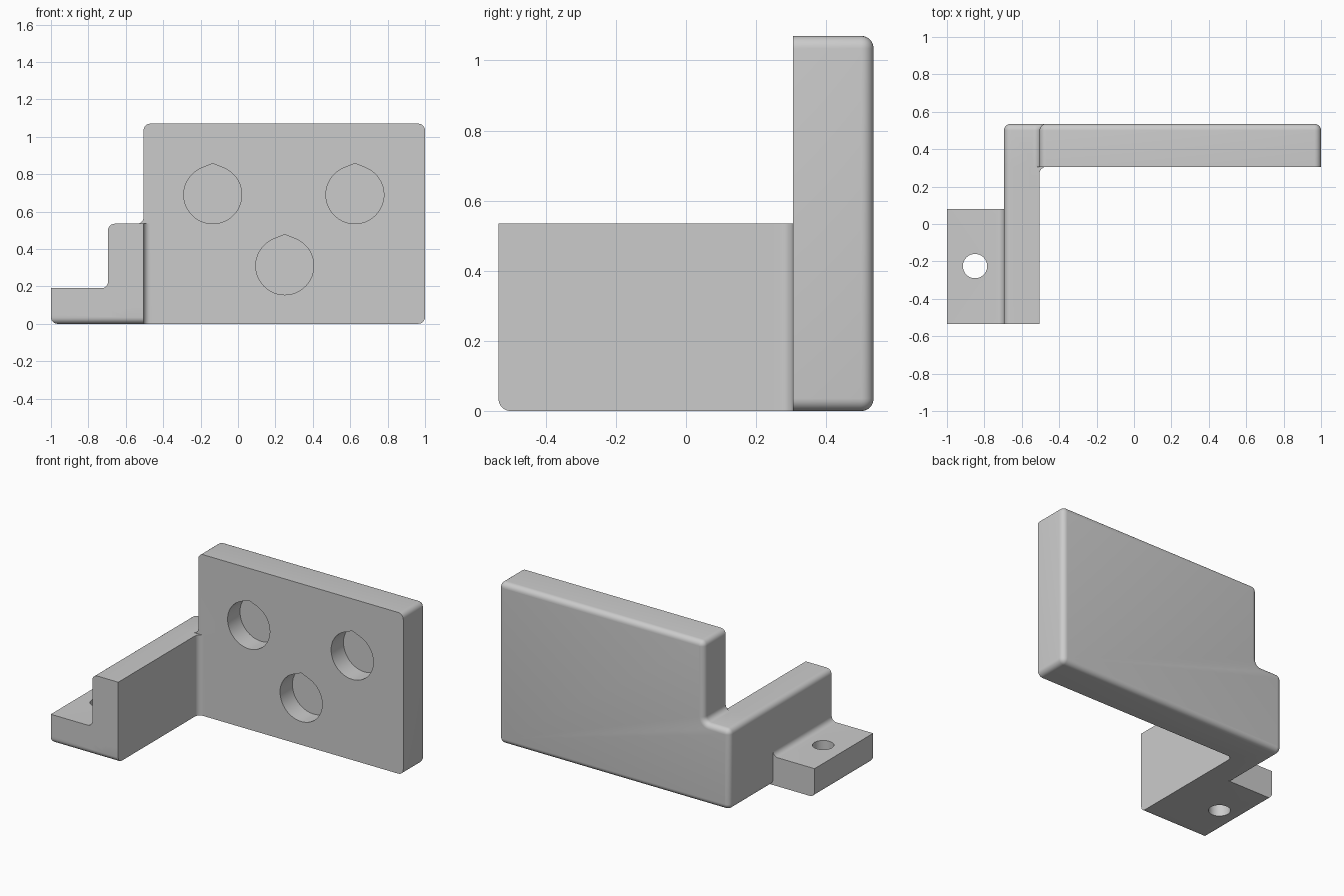
import bpy, bmesh, math
from mathutils import Vector

if "Cube" in bpy.data.objects:
    bpy.data.objects.remove(bpy.data.objects["Cube"], do_unlink=True)

grey = bpy.data.materials.new("light_grey")
grey.use_nodes = True
grey.diffuse_color = (0.6, 0.6, 0.6, 1)
grey.node_tree.nodes["Principled BSDF"].inputs["Base Color"].default_value = (0.6, 0.6, 0.6, 1)

ROUND = 0.035
STEPS = 6
FRONT, PLATE_FRONT, BACK = -0.535, 0.305, 0.535
ARM_LEFT, ARM_RIGHT, ARM_TOP, TOP = -0.695, -0.505, 0.535, 1.07


def outline(corners, inset=0):
    """Counter-clockwise right-angled outline of (u, v, radius), filleted and inset."""
    pts = []
    for i, (u, v, r) in enumerate(corners):
        p = Vector((u, v))
        a = (Vector(corners[i - 1][:2]) - p).normalized()
        b = (Vector(corners[(i + 1) % len(corners)][:2]) - p).normalized()
        side = 1 if b.cross(a) > 0 else -1
        p += (a + b) * inset * side
        if not r:
            pts.append(p)
            continue
        rad = r - inset * side
        centre = p + (a + b) * rad
        for k in range(STEPS + 1):
            t = k / STEPS * math.pi / 2
            pts.append(centre - (b * math.cos(t) + a * math.sin(t)) * rad)
    return pts


def loft(name, sections, axis):
    """Solid through (outline, position) sections along an axis."""
    place = {"x": lambda u, v, w: (w, u, v),
             "y": lambda u, v, w: (u, w, v),
             "z": lambda u, v, w: (u, v, w)}[axis]
    bm = bmesh.new()
    rings = [[bm.verts.new(place(p[0], p[1], w)) for p in pts] for pts, w in sections]
    n = len(rings[0])
    for low, high in zip(rings, rings[1:]):
        for i in range(n):
            j = (i + 1) % n
            bm.faces.new((low[i], low[j], high[j], high[i]))
    bm.faces.new(rings[0])
    bm.faces.new(rings[-1])
    bmesh.ops.recalc_face_normals(bm, faces=bm.faces)
    mesh = bpy.data.meshes.new(name)
    bm.to_mesh(mesh)
    bm.free()
    mesh.materials.append(grey)
    ob = bpy.data.objects.new(name, mesh)
    bpy.context.collection.objects.link(ob)
    return ob


def prism(name, corners, start, end, axis):
    pts = outline(corners)
    return loft(name, [(pts, start), (pts, end)], axis)


def combine(target, other, operation):
    mod = target.modifiers.new(operation, "BOOLEAN")
    mod.operation, mod.solver, mod.object = operation, "EXACT", other
    bpy.context.view_layer.objects.active = target
    bpy.ops.object.modifier_apply(modifier=mod.name)
    bpy.data.objects.remove(other, do_unlink=True)


# Upright plate with a rounded back rim
plate = [(ARM_LEFT, 0, ROUND + 0.001), (1, 0, ROUND + 0.001), (1, TOP, ROUND + 0.001),
         (ARM_RIGHT, TOP, ROUND + 0.001), (ARM_RIGHT, ARM_TOP, ROUND),
         (ARM_LEFT, ARM_TOP, ROUND + 0.001)]
sections = [(outline(plate), PLATE_FRONT)]
for k in range(STEPS + 1):
    t = k / STEPS * math.pi / 2
    sections.append((outline(plate, ROUND * (1 - math.cos(t))),
                     BACK - ROUND + ROUND * math.sin(t)))
bracket = loft("mounting_bracket", sections, "y")

# Arm running forward from the plate
arm = prism("arm", [(ARM_LEFT, 0, ROUND + 0.001), (ARM_RIGHT, 0, 0), (ARM_RIGHT, ARM_TOP, 0),
                    (ARM_LEFT, ARM_TOP, ROUND + 0.001)], FRONT, PLATE_FRONT, "y")
combine(bracket, arm, "UNION")

# Foot with a fillet against the arm
foot = prism("foot", [(-1, 0, ROUND), (-0.6, 0, 0), (-0.6, 0.3, 0), (ARM_LEFT, 0.3, 0),
                      (ARM_LEFT, 0.19, ROUND), (-1, 0.19, 0)], FRONT, 0.08, "y")
combine(bracket, foot, "UNION")

# Fillet in the inner corner between arm and plate
fillet = prism("inner_fillet", [(-0.55, 0.25, 0), (ARM_RIGHT, 0.25, 0),
                                (ARM_RIGHT, PLATE_FRONT, ROUND), (-0.45, PLATE_FRONT, 0),
                                (-0.45, 0.35, 0), (-0.55, 0.35, 0)], 0, ARM_TOP, "z")
combine(bracket, fillet, "UNION")

# Rounded lower front edge
edge = prism("edge_cutter", [(-0.6, -0.05, 0), (-0.45, -0.05, 0), (-0.45, 0, 0),
                             (FRONT, 0, ROUND), (FRONT, 0.1, 0), (-0.6, 0.1, 0)],
             -1.1, -0.503, "x")
combine(bracket, edge, "DIFFERENCE")


def circle(u, v, r, start=0, sweep=math.tau, count=48):
    return [Vector((u + r * math.cos(start + sweep * k / count),
                    v + r * math.sin(start + sweep * k / count))) for k in range(count + 1)]


# Blind teardrop pockets in the plate
RADIUS, TIP = 0.155, 0.167
half = math.acos(RADIUS / TIP)
for u, v in ((-0.135, 0.69), (0.625, 0.69), (0.25, 0.31)):
    drop = circle(u, v, RADIUS, math.pi / 2 + half, math.tau - 2 * half)
    drop.append(Vector((u, v + TIP)))
    combine(bracket, loft("pocket_cutter", [(drop, 0.2), (drop, PLATE_FRONT + 0.13)], "y"),
            "DIFFERENCE")

# Screw hole through the foot
ring = circle(-0.85, -0.225, 0.065)[:-1]
combine(bracket, loft("hole_cutter", [(ring, -0.1), (ring, 0.28)], "z"), "DIFFERENCE")

bpy.ops.object.select_all(action="DESELECT")
bracket.select_set(True)
bpy.context.view_layer.objects.active = bracket
bpy.ops.object.shade_smooth_by_angle(angle=math.radians(20))
